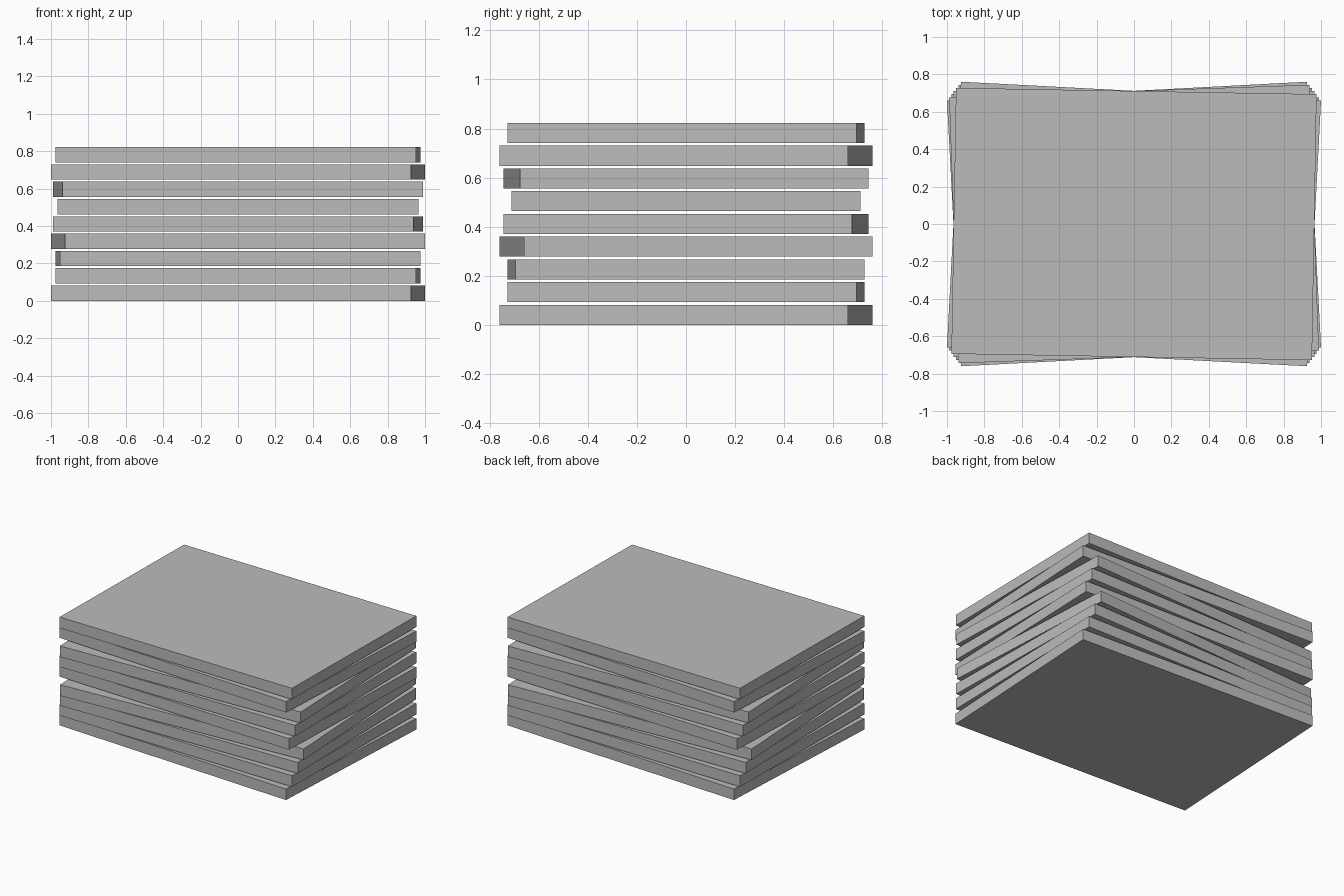
import bpy
import math

if "Cube" in bpy.data.objects:
    bpy.data.objects.remove(bpy.data.objects["Cube"])

COUNT = 9
LENGTH, WIDTH, THICK = 1.928, 1.422, 0.082
PITCH = 0.0926

grey = bpy.data.materials.new("plain_grey")
grey.diffuse_color = (0.5, 0.5, 0.5, 1.0)
grey.use_nodes = True
grey.node_tree.nodes["Principled BSDF"].inputs["Base Color"].default_value = grey.diffuse_color


def slab(index):
    # Flat rectangular sheet, twisted a few degrees by a repeating pattern
    angle = math.radians((index * 2) % 7 - 3)
    z = index * PITCH + THICK / 2
    bpy.ops.mesh.primitive_cube_add(size=1, location=(0, 0, z), rotation=(0, 0, angle))
    obj = bpy.context.object
    obj.name = f"stacked_sheet_{index + 1}"
    obj.scale = (LENGTH, WIDTH, THICK)
    obj.data.materials.append(grey)


# Loose stack of sheets with thin gaps between them
for i in range(COUNT):
    slab(i)
